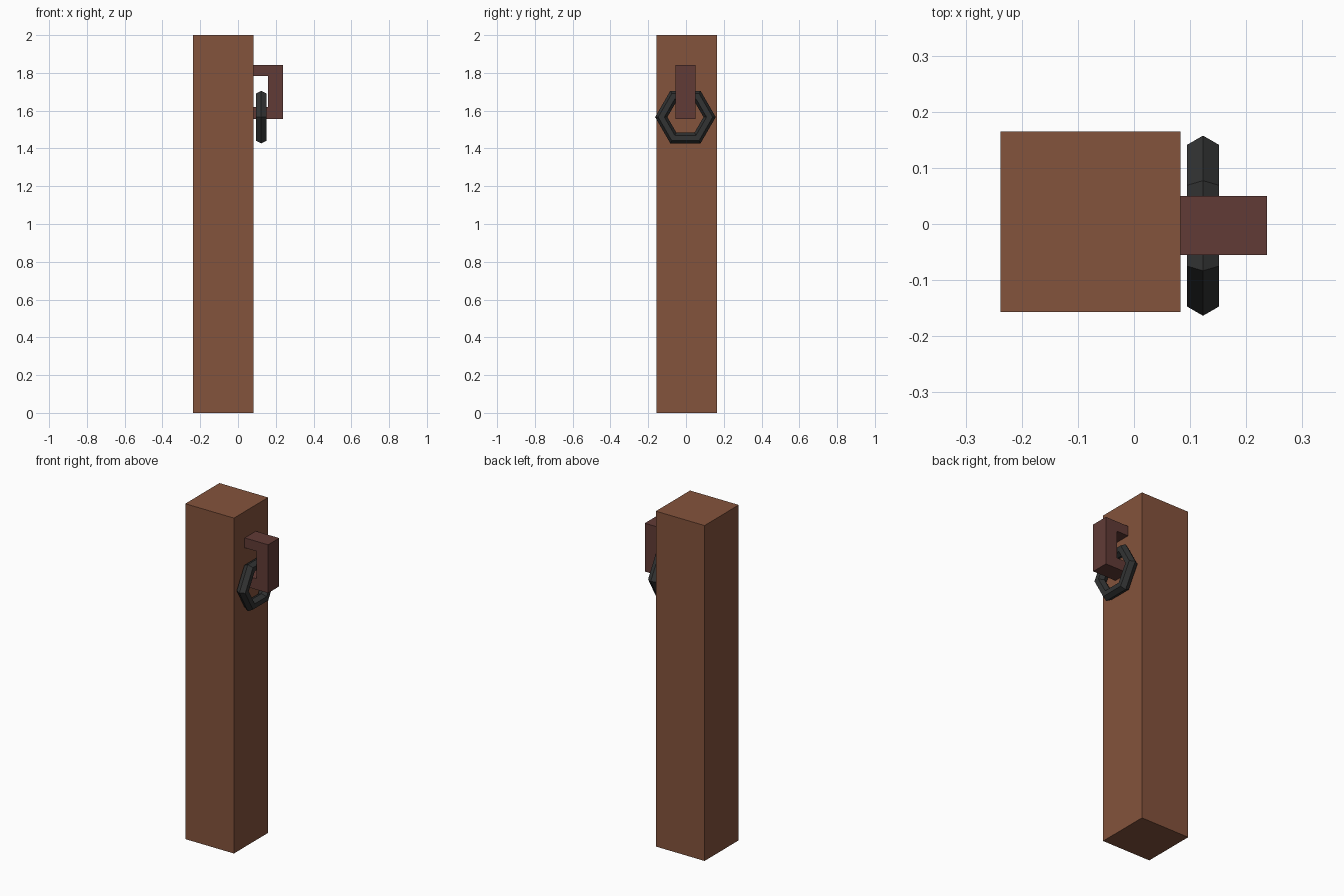
import bpy, bmesh, math
from mathutils import Matrix

if "Cube" in bpy.data.objects:
    bpy.data.objects.remove(bpy.data.objects["Cube"])


def material(name, rgb):
    # sRGB 0-255 to linear
    lin = [((c / 255 + 0.055) / 1.055) ** 2.4 for c in rgb]
    m = bpy.data.materials.new(name)
    m.diffuse_color = (*lin, 1)
    m.use_nodes = True
    m.node_tree.nodes["Principled BSDF"].inputs["Base Color"].default_value = m.diffuse_color
    return m


def add_object(name, bm, mat):
    bmesh.ops.recalc_face_normals(bm, faces=bm.faces)
    mesh = bpy.data.meshes.new(name)
    bm.to_mesh(mesh)
    bm.free()
    mesh.materials.append(mat)
    obj = bpy.data.objects.new(name, mesh)
    bpy.context.collection.objects.link(obj)
    return obj


def extrude_profile(name, points, y0, y1, mat):
    """Extrude an x-z outline along y."""
    bm = bmesh.new()
    face = bm.faces.new([bm.verts.new((x, y0, z)) for x, z in points])
    out = bmesh.ops.extrude_face_region(bm, geom=[face])
    # keep the starting cap, so the solid is closed
    moved = [v for v in out["geom"] if isinstance(v, bmesh.types.BMVert)]
    bmesh.ops.translate(bm, vec=(0, y1 - y0, 0), verts=moved)
    if not face.is_valid:
        bm.faces.new([v for v in bm.verts if v not in moved])
    return add_object(name, bm, mat)


post_wood = material("brown wood", (132, 83, 60))
hook_wood = material("dark red brown", (97, 59, 54))
iron = material("dark iron", (50, 51, 51))

# Square post
extrude_profile("post", [(-0.238, 0), (0.083, 0), (0.083, 2), (-0.238, 2)],
                -0.157, 0.165, post_wood)

# C-shaped bracket on the right side of the post
extrude_profile("bracket", [(0.083, 1.555), (0.237, 1.555), (0.237, 1.843),
                            (0.083, 1.843), (0.083, 1.784), (0.16, 1.784),
                            (0.16, 1.62), (0.083, 1.62)],
                -0.055, 0.05, hook_wood)

# Hexagonal ring hanging on the lower arm of the bracket
bpy.ops.mesh.primitive_torus_add(major_segments=6, minor_segments=6,
                                 major_radius=0.128, minor_radius=0.0325)
ring = bpy.context.object
ring.name = "ring"
# Stand it upright in the y-z plane, with corners pointing along y
ring.data.transform(Matrix.Rotation(math.pi / 2, 4, 'Z')
                    @ Matrix.Rotation(math.pi / 2, 4, 'X'))
ring.location = (0.123, -0.003, 1.566)
ring.data.materials.append(iron)
for poly in ring.data.polygons:
    poly.use_smooth = False
